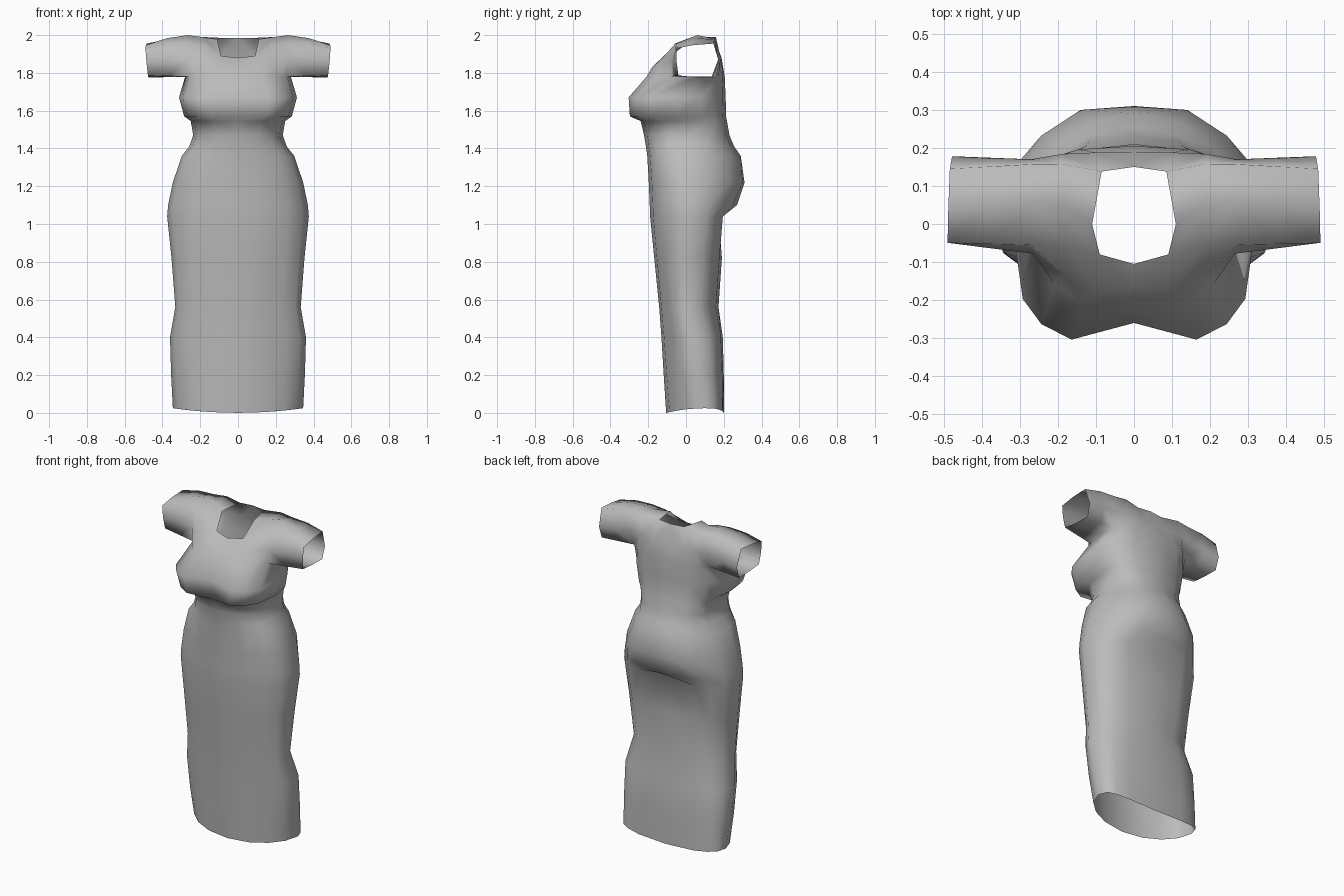
import bpy, bmesh, math

cube = bpy.data.objects.get("Cube")
if cube:
    bpy.data.objects.remove(cube)

mat = bpy.data.materials.new("plain_grey_cloth")
mat.use_nodes = True
GREY = (0.5, 0.5, 0.5, 1)
mat.diffuse_color = GREY
mat.node_tree.nodes["Principled BSDF"].inputs["Base Color"].default_value = GREY

# Body sections: height, half width, front y, widest y, back y,
# front squareness, back squareness, centre front dip, fold depth beside the legs
SECTIONS = [
    (0.00, .345, -.105, .10, .200, 2.0, 3.0, 0, 0),
    (0.20, .354, -.118, .06, .200, 2.0, 3.0, 0, .015),
    (0.40, .360, -.130, .03, .195, 2.0, 2.8, 0, .02),
    (0.56, .332, -.142, -.01, .172, 2.0, 2.4, 0, .015),
    (0.82, .352, -.168, -.01, .190, 2.0, 2.7, 0, .01),
    (1.04, .375, -.190, 0, .208, 2.0, 2.8, 0, 0),
    (1.10, .370, -.192, 0, .270, 2.0, 2.2, 0, 0),
    (1.22, .345, -.197, 0, .328, 2.1, 2.0, 0, 0),
    (1.36, .298, -.205, -.01, .290, 2.2, 2.0, 0, 0),
    (1.41, .258, -.212, 0, .255, 2.3, 2.2, 0, 0),
    (1.47, .237, -.222, .02, .230, 2.4, 2.6, 0, 0),
    (1.545, .250, -.240, .02, .217, 2.5, 2.7, 0, 0),
    (1.57, .285, -.315, -.04, .212, 2.7, 2.6, .08, 0),
    (1.67, .312, -.320, -.06, .210, 2.8, 2.6, .06, 0),
    (1.78, .280, -.230, .06, .205, 2.4, 2.8, .022, 0),
]
FRONT_ANGLES = (0, 24, 45, 66, 90)
BACK_ANGLES = (66, 45, 24, 0)
SEAT_LIMIT = 0.31

bm = bmesh.new()


def verts(points):
    return [bm.verts.new(p) for p in points]


def strip(a, b, closed=False):
    """Join two equally long rows of vertices with quads."""
    n = len(a)
    for i in range(n if closed else n - 1):
        j = (i + 1) % n
        bm.faces.new((a[i], a[j], b[j], b[i]))


def section(z, w, yf, ys, yb, ef, eb, dip, fold):
    """Half outline from centre front, round the side, to centre back."""
    pts = []
    for angles, y_end, e in ((FRONT_ANGLES, yf, ef), (BACK_ANGLES, yb, eb)):
        for deg in angles:
            s = math.sin(math.radians(deg)) ** (2 / e)
            c = max(0, math.cos(math.radians(deg))) ** (2 / e)
            pts.append([w * s, min(SEAT_LIMIT, ys + (y_end - ys) * c), z])
    pts[0][1] += dip
    pts[2][1] += fold
    if z == 0:                      # hem rises towards the sides
        for p in pts:
            p[2] = 0.025 * (p[0] / w) ** 2
    if z == 1.04:                   # small tuck below the seat
        pts[-1][1] -= 0.035
    return verts(pts)


# Skirt and bodice up to the armpits
rows = [section(*s) for s in SECTIONS]
for lower, upper in zip(rows, rows[1:]):
    strip(lower, upper)
pit = rows[-1]

# Upper chest, neckline and shoulder
chest = verts([(0, -.172, 1.825), (.10, -.178, 1.832), (.18, -.138, 1.865), (.265, -.078, 1.87)])
neck = verts([(0, -.105, 1.88), (.09, -.08, 1.89), (.18, -.06, 1.945), (.27, -.055, 1.957)])
ridge = verts([(.11, 0, 1.978), (.19, .05, 1.99), (.265, .06, 2.0)])
rear = verts([(0, .15, 1.985), (.085, .138, 1.985), (.19, .158, 1.99), (.27, .157, 1.98)])
blade = verts([(0, .188, 1.88), (.10, .188, 1.88), (.19, .184, 1.88), (.27, .17, 1.87)])
strip(pit[:4], chest)
strip(chest, neck)
strip(neck[1:], ridge)
strip(ridge, rear[1:])
strip(rear, blade)
strip(blade, pit[:4:-1])

# Open short sleeve from the armhole to the cuff
armhole = [pit[3], pit[4], pit[5], blade[3], rear[3], ridge[2], neck[3], chest[3]]
CUFF = [(.477, -.04, 1.787), (.475, .05, 1.777), (.475, .155, 1.775), (.478, .178, 1.85),
        (.484, .145, 1.955), (.488, .04, 1.947), (.490, -.05, 1.93), (.485, -.05, 1.86)]
middle = []
for v, c in zip(armhole, CUFF):
    p = [(a + b) / 2 for a, b in zip(v.co, c)]
    p[2] += 0.01 if p[2] > 1.9 else 0
    middle.append(bm.verts.new(p))
cuff = verts(CUFF)
strip(armhole, middle, True)
strip(middle, cuff, True)

mesh = bpy.data.meshes.new("dress")
bm.to_mesh(mesh)
bm.free()
mesh.materials.append(mat)
dress = bpy.data.objects.new("dress", mesh)
bpy.context.collection.objects.link(dress)

# Other half and smooth shading
mirror = dress.modifiers.new("mirror", 'MIRROR')
mirror.use_clip = True
mirror.merge_threshold = 0.001
bpy.ops.object.select_all(action='DESELECT')
dress.select_set(True)
bpy.context.view_layer.objects.active = dress
bpy.ops.object.shade_smooth()
